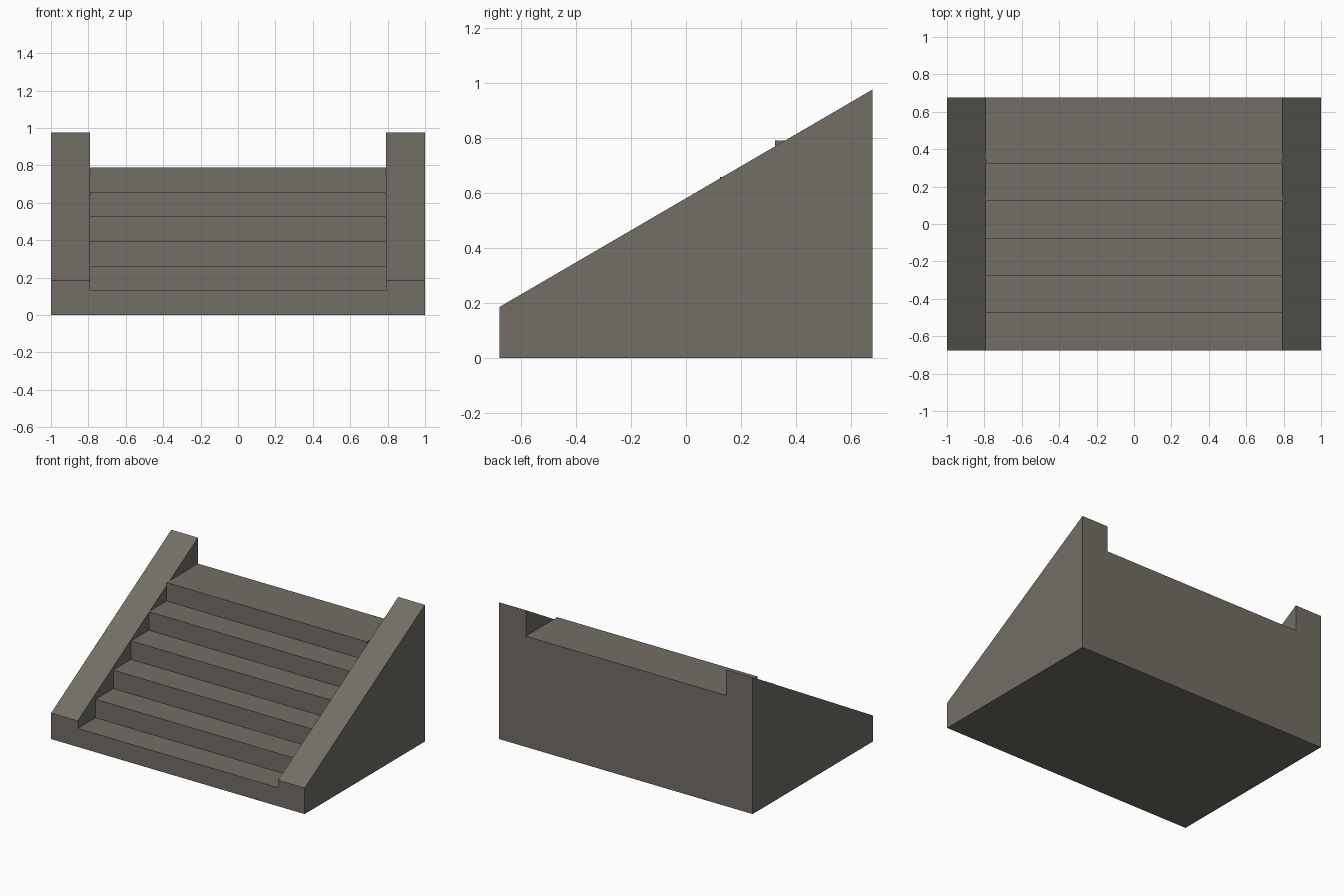
import bpy
import bmesh

if "Cube" in bpy.data.objects:
    bpy.data.objects.remove(bpy.data.objects["Cube"])

stone = bpy.data.materials.new("warm grey stone")
stone.diffuse_color = (0.17, 0.157, 0.132, 1)
stone.use_nodes = True
stone.node_tree.nodes["Principled BSDF"].inputs["Base Color"].default_value = stone.diffuse_color

DEPTH = 0.677      # half depth
INNER = 0.79       # half width of the flight
STEPS = 6
RISE = 0.79 / STEPS
RUN = 0.2


def extrude_profile(name, profile, x0, x1):
    """Extrude a (y, z) outline from x0 to x1."""
    bm = bmesh.new()
    face = bm.faces.new([bm.verts.new((x0, y, z)) for y, z in profile])
    result = bmesh.ops.extrude_face_region(bm, geom=[face])
    moved = [v for v in result["geom"] if isinstance(v, bmesh.types.BMVert)]
    bmesh.ops.translate(bm, verts=moved, vec=(x1 - x0, 0, 0))
    bmesh.ops.recalc_face_normals(bm, faces=bm.faces)
    mesh = bpy.data.meshes.new(name)
    bm.to_mesh(mesh)
    bm.free()
    mesh.materials.append(stone)
    obj = bpy.data.objects.new(name, mesh)
    bpy.context.collection.objects.link(obj)
    return obj


# Flight of steps, with a deeper landing at the top
outline = [(DEPTH, 0), (-DEPTH, 0)]
for i in range(STEPS):
    y = -DEPTH + i * RUN
    if i:
        outline.append((y, i * RISE))
    outline.append((y, (i + 1) * RISE))
outline.append((DEPTH, STEPS * RISE))
extrude_profile("steps", outline, -INNER, INNER)

# Sloping side walls
wall = [(-DEPTH, 0), (DEPTH, 0), (DEPTH, 0.975), (-DEPTH, 0.186)]
for name, x0, x1 in (("left_wall", -1, -INNER), ("right_wall", INNER, 1)):
    extrude_profile(name, wall, x0, x1)
